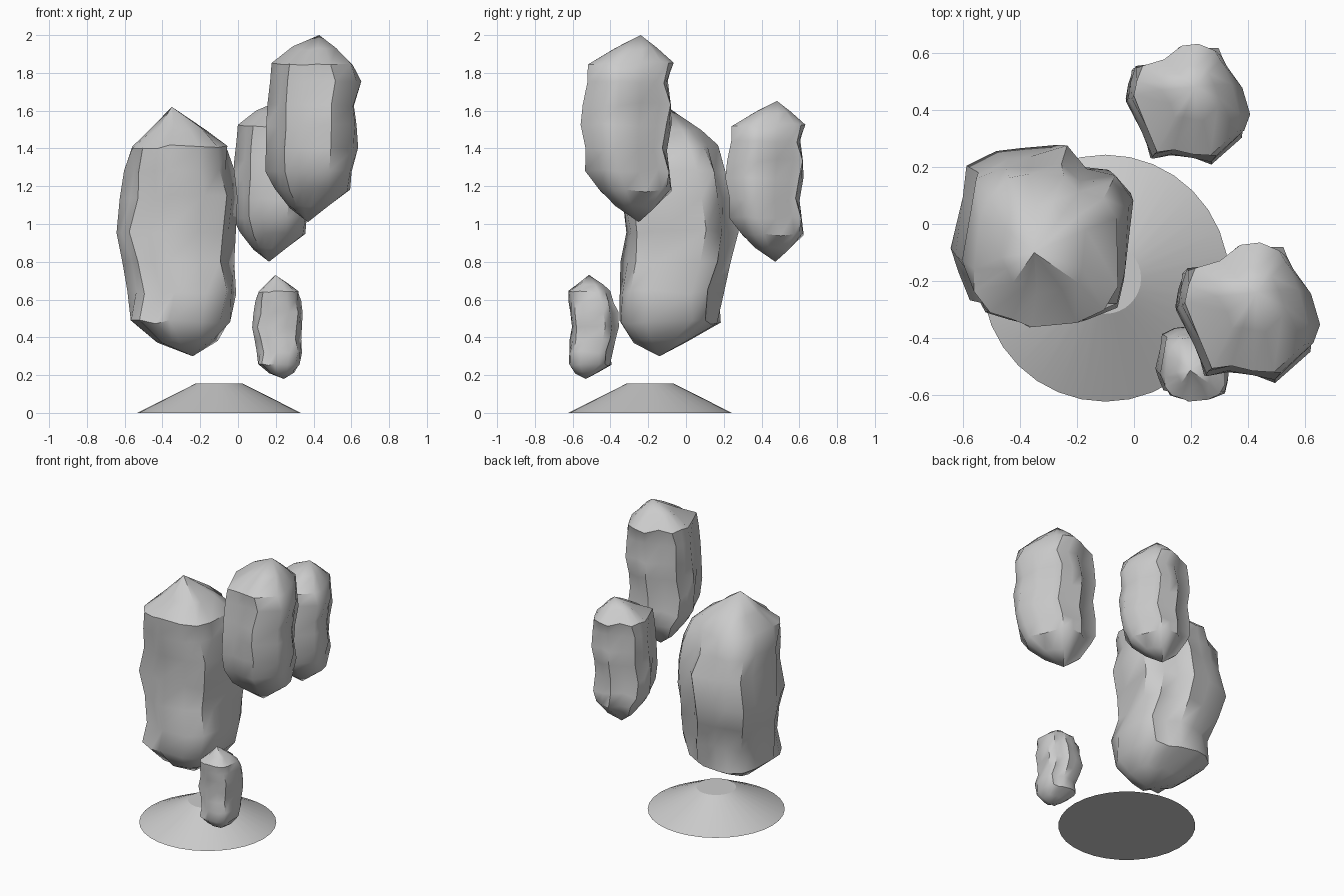
import bpy, bmesh, math, random
from mathutils import Vector

if "Cube" in bpy.data.objects:
    bpy.data.objects.remove(bpy.data.objects["Cube"])

grey = bpy.data.materials.new("stone_grey")
grey.diffuse_color = (0.6, 0.6, 0.6, 1)
grey.use_nodes = True
grey.node_tree.nodes["Principled BSDF"].inputs["Base Color"].default_value = grey.diffuse_color


def finish(name, bm, angle):
    bmesh.ops.recalc_face_normals(bm, faces=bm.faces)
    mesh = bpy.data.meshes.new(name)
    bm.to_mesh(mesh)
    bm.free()
    mesh.materials.append(grey)
    ob = bpy.data.objects.new(name, mesh)
    bpy.context.collection.objects.link(ob)
    bpy.ops.object.select_all(action='DESELECT')
    ob.select_set(True)
    bpy.context.view_layer.objects.active = ob
    bpy.ops.object.shade_smooth_by_angle(angle=math.radians(angle))
    return ob


def rock(name, plan, rings, bottom, top, seed, origin=(0, 0, 0), scale=1.0, place=(0, 0, 0)):
    """Stack rippled copies of a plan outline; rings are z, xmin, xmax, ymin, ymax, squareness limit."""
    rnd = random.Random(seed)
    bm = bmesh.new()
    o, p = Vector(origin), Vector(place)
    vert = lambda co: bm.verts.new((Vector(co) - o) * scale + p)
    n = len(plan)
    loops = []
    for i, (z, x0, x1, y0, y1, c) in enumerate(rings):
        square = lambda v: max(-c, min(c, v)) / c
        loop = []
        for j, (px, py) in enumerate(plan):
            sx, sy = square(px), square(py)
            # diagonal ripples plus a little roughness, with worn corners
            k = 0.975 + 0.03 * math.sin(2.2 * i + 2 * math.pi * 3 * j / n) + rnd.uniform(-0.025, 0.025)
            r = math.hypot(sx, sy)
            if r > 1.08:
                k *= (1.08 + 0.2 * (r - 1.08)) / r
            loop.append(vert(((x0 + x1) / 2 + sx * k * (x1 - x0) / 2,
                              (y0 + y1) / 2 + sy * k * (y1 - y0) / 2,
                              z + rnd.uniform(-0.012, 0.012))))
        loops.append(loop)
    for a, b in zip(loops, loops[1:]):
        for i in range(n):
            j = (i + 1) % n
            bm.faces.new((a[i], a[j], b[j], b[i]))
    for loop, tip in ((loops[0], bottom), (loops[-1], top)):
        t = vert(tip)
        for i in range(n):
            bm.faces.new((loop[i], loop[(i + 1) % n], t))
    return finish(name, bm, 45)


# Low truncated cone base
bm = bmesh.new()
bmesh.ops.create_cone(bm, cap_ends=True, segments=32, radius1=0.433, radius2=0.125, depth=0.155)
bmesh.ops.translate(bm, verts=bm.verts, vec=(-0.1, -0.19, 0.0775))
finish("base_mound", bm, 20)

# Blocky rock shape, used large and small
big_plan = [(1, .42), (.8, .72), (.44, .76), (.22, 1.05), (-.2, .93), (-.46, .9), (-.8, .75), (-.86, .4),
            (-1.03, -.2), (-.86, -.45), (-.75, -.78), (-.42, -.82), (-.18, -.98), (.4, -.88), (.8, -.76), (.88, -.4)]
big_rings = [(0.38, -.45, -.10, -.28, .02, 1),
             (0.48, -.58, -.04, -.36, .18, .9),
             (0.64, -.58, .01, -.37, .20, 1),
             (0.80, -.62, -.02, -.35, .25, 1),
             (0.96, -.66, -.01, -.34, .29, 1),
             (1.14, -.62, .01, -.36, .27, 1),
             (1.28, -.61, -.02, -.37, .23, 1),
             (1.41, -.57, -.05, -.37, .17, .9),
             (1.50, -.47, -.16, -.25, .08, 1)]
big_origin = (-.24, -.14, .30)
for name, scale, place in (("large_rock", 1.0, big_origin),
                           ("small_rock", 0.417, (.243, -.53, .18))):
    rock(name, big_plan, big_rings, big_origin, (-.35, -.10, 1.62), 3, big_origin, scale, place)

# Craggy rock shape, used high up and at the rear
plan = [(1.03, -.2), (.85, .3), (.62, .72), (.55, .94), (.2, .97), (-.1, 1), (-.42, .72), (-.9, .68),
        (-.92, .35), (-1, .1), (-.74, -.42), (-.6, -.95), (-.25, -.86), (.1, -.92), (.44, -1.03), (.93, -.52)]
rings = [(1.09, .26, .49, -.38, -.16, 1),
         (1.18, .19, .59, -.47, -.08, .95),
         (1.28, .14, .62, -.54, -.08, 1),
         (1.40, .14, .64, -.55, -.10, 1),
         (1.52, .15, .63, -.56, -.08, 1),
         (1.63, .15, .63, -.55, -.07, 1),
         (1.75, .16, .66, -.53, -.09, 1),
         (1.85, .18, .61, -.53, -.07, .95),
         (1.93, .29, .53, -.38, -.15, 1)]
origin = (.40, -.30, 1.01)
for name, scale, place in (("high_rock", 1.0, origin),
                           ("rear_rock", 0.86, (.19, .43, .80))):
    rock(name, plan, rings, (.37, -.25, 1.01), (.43, -.24, 2.0), 8, origin, scale, place)
